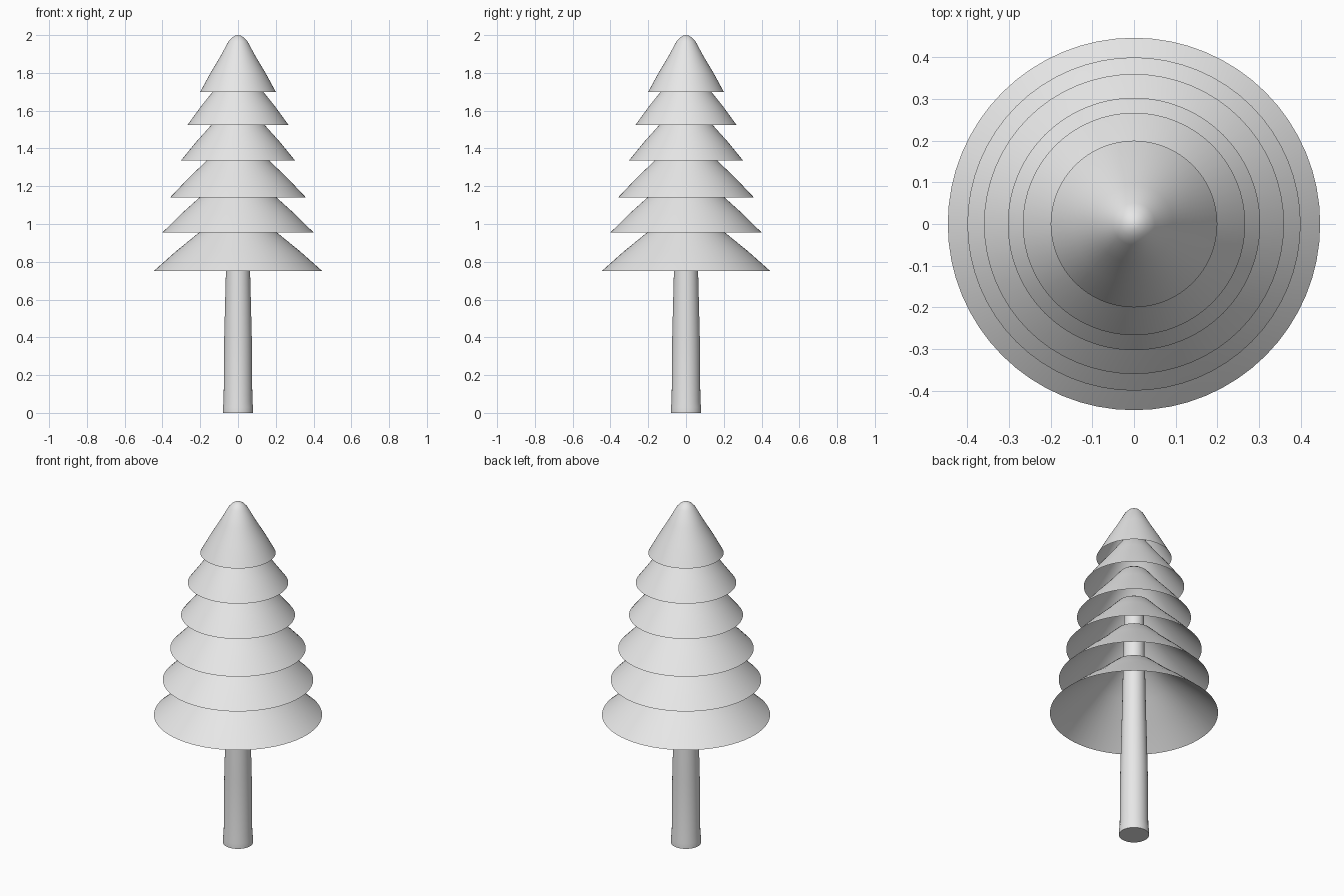
import bpy, bmesh, math

cube = bpy.data.objects.get("Cube")
if cube:
    bpy.data.objects.remove(cube, do_unlink=True)

SIDES = 64

grey = bpy.data.materials.new("light grey")
grey.use_nodes = True
grey.diffuse_color = (0.8, 0.8, 0.8, 1)
grey.node_tree.nodes["Principled BSDF"].inputs["Base Color"].default_value = (0.8, 0.8, 0.8, 1)


def lathe(name, profile, cap_bottom=False):
    """Spin (radius, height) points round the z axis; radius 0 closes to a tip."""
    bm = bmesh.new()
    rings = []
    for r, z in profile:
        if r == 0:
            rings.append([bm.verts.new((0, 0, z))] * SIDES)
        else:
            rings.append([bm.verts.new((r * math.cos(a), r * math.sin(a), z))
                          for a in (math.tau * i / SIDES for i in range(SIDES))])
    for low, high in zip(rings, rings[1:]):
        for i in range(SIDES):
            j = (i + 1) % SIDES
            corners = [low[i], low[j], high[j], high[i]]
            bm.faces.new(list(dict.fromkeys(corners)))
    if cap_bottom:
        bm.faces.new(rings[0][::-1])
    mesh = bpy.data.meshes.new(name)
    bm.to_mesh(mesh)
    bm.free()
    mesh.materials.append(grey)
    obj = bpy.data.objects.new(name, mesh)
    bpy.context.collection.objects.link(obj)
    bpy.ops.object.select_all(action='DESELECT')
    obj.select_set(True)
    bpy.context.view_layer.objects.active = obj
    bpy.ops.object.shade_smooth_by_angle(angle=math.radians(50))
    return obj


# Trunk: slightly flared foot, tapering up into the foliage
lathe("trunk", [(0.08, 0), (0.08, 0.03), (0.076, 0.06), (0.073, 0.4),
                (0.064, 0.75), (0.053, 1.3), (0.051, 1.4)], cap_bottom=True)

# Foliage: hollow skirts sharing one rounded-tip profile (radius, height fractions)
SKIRT = [(1, 0), (0.73, 0.33), (0.47, 0.62), (0.25, 0.89), (0.15, 0.96), (0.07, 0.99), (0, 1)]
TIERS = [(0.447, 0.75, 0.325), (0.4, 0.955, 0.322), (0.36, 1.14, 0.31),
         (0.303, 1.335, 0.303), (0.267, 1.525, 0.3), (0.2, 1.7, 0.3)]
for n, (radius, base, height) in enumerate(TIERS, 1):
    lathe(f"foliage_tier_{n}", [(r * radius, base + z * height) for r, z in SKIRT])
